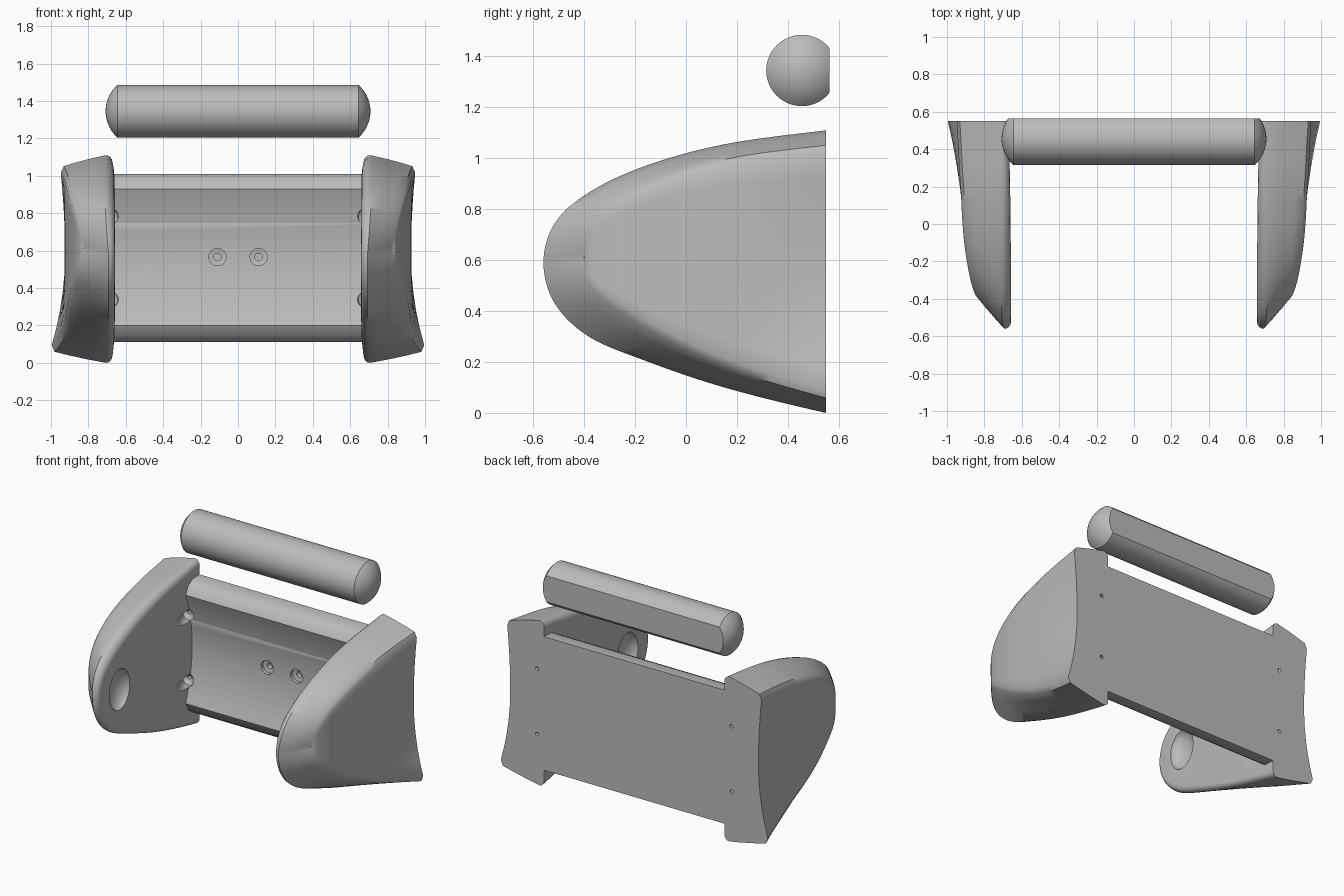
import bpy, bmesh, math
from mathutils import Matrix, Vector

cube = bpy.data.objects.get("Cube")
if cube:
    bpy.data.objects.remove(cube, do_unlink=True)

grey = bpy.data.materials.new("plain_grey")
grey.use_nodes = True
grey.diffuse_color = (0.5, 0.5, 0.5, 1)
grey.node_tree.nodes["Principled BSDF"].inputs["Base Color"].default_value = (0.5, 0.5, 0.5, 1)


def add_object(name, bm):
    bmesh.ops.recalc_face_normals(bm, faces=bm.faces)
    mesh = bpy.data.meshes.new(name)
    bm.to_mesh(mesh)
    bm.free()
    mesh.materials.append(grey)
    obj = bpy.data.objects.new(name, mesh)
    bpy.context.collection.objects.link(obj)
    return obj


def loft(sections, cap_start=True):
    """Skin equal-length closed sections and cap the ends."""
    bm = bmesh.new()
    rings = [[bm.verts.new(p) for p in s] for s in sections]
    n = len(rings[0])
    for a, b in zip(rings, rings[1:]):
        for i in range(n):
            j = (i + 1) % n
            bm.faces.new((a[i], a[j], b[j], b[i]))
    if cap_start:
        bm.faces.new(rings[0])
    bm.faces.new(rings[-1])
    return bm


def spline(knots, u):
    """Smooth curve through evenly spaced values, u in 0..1."""
    u = min(max(u, 0), 1) * (len(knots) - 1)
    i = min(int(u), len(knots) - 2)
    t = u - i
    p1, p2 = knots[i], knots[i + 1]
    p0 = knots[i - 1] if i else 2 * p1 - p2
    p3 = knots[i + 2] if i + 2 < len(knots) else 2 * p2 - p1
    return p1 + 0.5 * t * (p2 - p0 + t * (2 * p0 - 5 * p1 + 4 * p2 - p3 + t * (3 * (p1 - p2) + p3 - p0)))


BACK, TIP, FACE = 0.55, -0.56, -0.4   # depth of wall side, arm tip, outer face start
INNER_HI = [0.59, 0.745, 0.865, 0.97, 1.055, 1.11]
INNER_LO = [0.59, 0.43, 0.30, 0.205, 0.10, 0.0]
OUTER_HI = [0.61, 0.73, 0.84, 0.93, 1.0, 1.045]
OUTER_LO = [0.61, 0.50, 0.41, 0.29, 0.17, 0.065]
OUTER_X = [0.825, 0.855, 0.885, 0.912, 0.926, 0.925]
ROUND = 0.035


def arm_section(side, u):
    """Loop from the rounded inner edge over the sloping rim to the outer face."""
    y = TIP + (BACK - TIP) * u * u
    oy = FACE + (BACK - FACE) * u * u
    xi = 0.658 + 0.014 * u ** 6
    flare = max(0, (oy - 0.15) / 0.4)
    a = min(1, 1.4 * u) * math.pi / 2

    def outer(z):
        d = (z - 0.58) / 0.5
        return spline(OUTER_X, u) + flare * d * d * (0.03 if d > 0 else 0.075)

    def edge(z, oz, s, r):
        x = outer(oz)
        start = xi + r
        dy, dz = r * math.cos(a), r * math.sin(a)
        pts = [(xi + k * r, y + w * dy, z - s * w * dz) for k, w in ((0, 1), (0.08, 0.6), (0.3, 0.3), (0.6, 0.08))]
        for t in (0, 0.33, 0.67, 0.92):
            bulge = 0.015 * t * (1 - t)
            pts.append((start + t * (x - start), y + t * (oy - y) - bulge * math.cos(a),
                        z + t * (oz - z) + s * bulge * math.sin(a)))
        return pts

    hi, lo = spline(INNER_HI, u), spline(INNER_LO, u)
    ohi, olo = spline(OUTER_HI, u), spline(OUTER_LO, u)
    pts = edge(lo, olo, -1, ROUND)
    for i in range(11):
        z = olo + (ohi - olo) * (0.03 + 0.94 * i / 10)
        pts.append((outer(z), oy, z))
    pts += reversed(edge(hi, ohi, 1, ROUND + 0.02 * math.sin(math.pi * u)))
    return [(side * px, min(py, BACK), pz) for px, py, pz in pts]


# Side arms, closed along a seam at the tip
arms = []
for name, side in (("left_arm", 1), ("right_arm", -1)):
    steps = 40
    bm = loft([arm_section(side, i / steps) for i in range(steps + 1)], cap_start=False)
    bmesh.ops.remove_doubles(bm, verts=bm.verts, dist=0.0001)
    arms.append(add_object(name, bm))

# Back plate with chamfered long edges and a hollow front
front = [(0.475, 0.11), (0.425, 0.145), (0.395, 0.20)]
front += [(0.468 - 0.073 * (k / 8) ** 2, 0.565 - 0.365 * k / 8) for k in range(7, -1, -1)]
profile = [(BACK, 0.11)] + front + [(y, 1.13 - z) for y, z in reversed(front[1:-1])]
profile += [(0.475, 1.01), (BACK, 1.01)]
plate = add_object("back_plate", loft([[(x, y, z) for y, z in profile] for x in (-0.70, 0.70)]))

# Roller with domed ends and a flat strip along the back
R, CY, CZ, BODY, END = 0.14, 0.455, 1.345, 0.645, 0.708
cap = END - BODY
dome_r = (R * R + cap * cap) / (2 * cap)
dome = []
for i in range(9):
    r = max(0.004, R * (1 - i / 8))
    dome.append((END - dome_r + math.sqrt(dome_r ** 2 - r * r), r))
stations = [(-x, r) for x, r in reversed(dome)] + dome
circle = [(math.cos(math.tau * k / 48), math.sin(math.tau * k / 48)) for k in range(48)]
bm = loft([[(x, CY + r * c, CZ + r * s) for c, s in circle] for x, r in stations])
bmesh.ops.bisect_plane(bm, geom=bm.verts[:] + bm.edges[:] + bm.faces[:],
                       plane_co=(0, 0.564, 0), plane_no=(0, 1, 0), clear_outer=True)
bmesh.ops.holes_fill(bm, edges=[e for e in bm.edges if e.is_boundary], sides=0)
roller = add_object("roller", bm)


# Screw holes (the corner ones splay outward) and roller sockets
def screw_cutter(x, z, steps, splay=0):
    return add_object("hole_cutter", loft(
        [[(x + splay * (y - 0.4) + r * c, y, z + r * s) for c, s in circle[::2]] for y, r in steps]))


def socket_cutter(side):
    bm = bmesh.new()
    bmesh.ops.create_uvsphere(bm, u_segments=32, v_segments=16, radius=1)
    bm.transform(Matrix.Translation(Vector((side * 0.645, -0.32, 0.57)))
                 @ Matrix.Diagonal((0.072, 0.11, 0.14, 1)))
    return add_object("socket_cutter", bm)


corner = [(0.27, 0.042), (0.45, 0.042), (0.47, 0.012), (0.6, 0.012)]
middle = [(0.3, 0.046), (0.49, 0.046), (0.495, 0.02), (0.53, 0.02)]
holes = {s: [screw_cutter(s * 0.665, z, corner, s * 0.4) for z in (0.34, 0.78)] for s in (1, -1)}
centre = [screw_cutter(x, 0.565, middle) for x in (-0.11, 0.11)]
sockets = {s: socket_cutter(s) for s in (1, -1)}


def carve(obj, cutters):
    for c in cutters:
        m = obj.modifiers.new("cut", "BOOLEAN")
        m.operation, m.solver, m.object = "DIFFERENCE", "EXACT", c
    bpy.context.view_layer.update()
    deps = bpy.context.evaluated_depsgraph_get()
    mesh = bpy.data.meshes.new_from_object(obj.evaluated_get(deps))
    obj.modifiers.clear()
    obj.data = mesh


carve(plate, holes[1] + holes[-1] + centre)
for obj, s in zip(arms, (1, -1)):
    carve(obj, holes[s] + [sockets[s]])
for c in holes[1] + holes[-1] + centre + list(sockets.values()):
    bpy.data.objects.remove(c, do_unlink=True)

# Smooth shading with crisp edges
bpy.ops.object.select_all(action="DESELECT")
for obj in arms + [plate, roller]:
    obj.select_set(True)
bpy.context.view_layer.objects.active = plate
bpy.ops.object.shade_smooth_by_angle(angle=math.radians(40))
